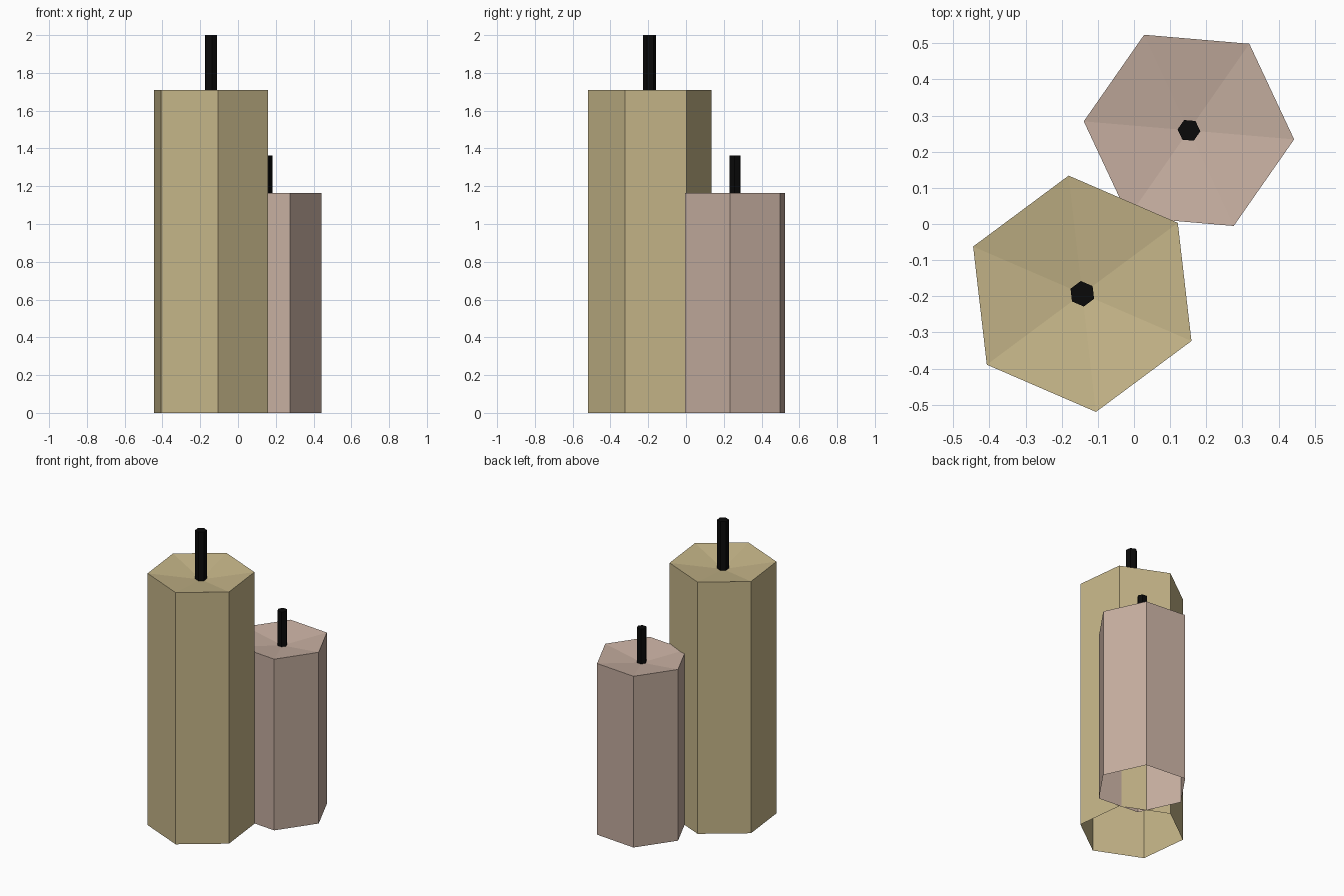
import bpy, bmesh, math

if "Cube" in bpy.data.objects:
    bpy.data.objects.remove(bpy.data.objects["Cube"])


def material(name, rgb):
    m = bpy.data.materials.new(name)
    m.diffuse_color = (*rgb, 1.0)
    m.use_nodes = True
    m.node_tree.nodes["Principled BSDF"].inputs["Base Color"].default_value = m.diffuse_color
    return m


def ring(bm, r, z, turn):
    return [bm.verts.new((r * math.cos(turn + i * math.pi / 3),
                          r * math.sin(turn + i * math.pi / 3), z)) for i in range(6)]


def hex_prism(name, centre, r, z0, z1, turn, mat, dish=0.0, bottom=False):
    """Six-sided column whose top is a fan sinking by 'dish' at the middle."""
    bm = bmesh.new()
    low, high = ring(bm, r, z0, turn), ring(bm, r, z1, turn)
    mid = bm.verts.new((0, 0, z1 - dish)) if dish else None
    for i in range(6):
        j = (i + 1) % 6
        bm.faces.new((low[i], low[j], high[j], high[i]))
        if mid:
            bm.faces.new((high[i], high[j], mid))
    if not mid:
        bm.faces.new(high)
    if bottom:
        bm.faces.new(low[::-1])
    mesh = bpy.data.meshes.new(name)
    bm.to_mesh(mesh)
    bm.free()
    mesh.materials.append(mat)
    ob = bpy.data.objects.new(name, mesh)
    ob.location = (*centre, 0)
    bpy.context.collection.objects.link(ob)


def candle(name, centre, r, height, tip, turn, wax, wick):
    dish = r * 0.14
    turn = math.radians(turn)
    # wax body, open underneath, with a hollowed top
    hex_prism(name + "_candle", centre, r, 0, height, turn, wax, dish)
    # wick standing in the hollow
    hex_prism(name + "_wick", centre, r * 0.108, height - dish, tip, turn, wick, bottom=True)


yellow = material("yellow_wax", (0.565, 0.468, 0.25))
pink = material("pink_wax", (0.565, 0.425, 0.352))
black = material("black_wick", (0.003, 0.003, 0.003))

candle("tall", (-0.143, -0.193), 0.329, 1.71, 2.0, 96.6, yellow, black)
candle("short", (0.152, 0.259), 0.292, 1.163, 1.363, -4.9, pink, black)
